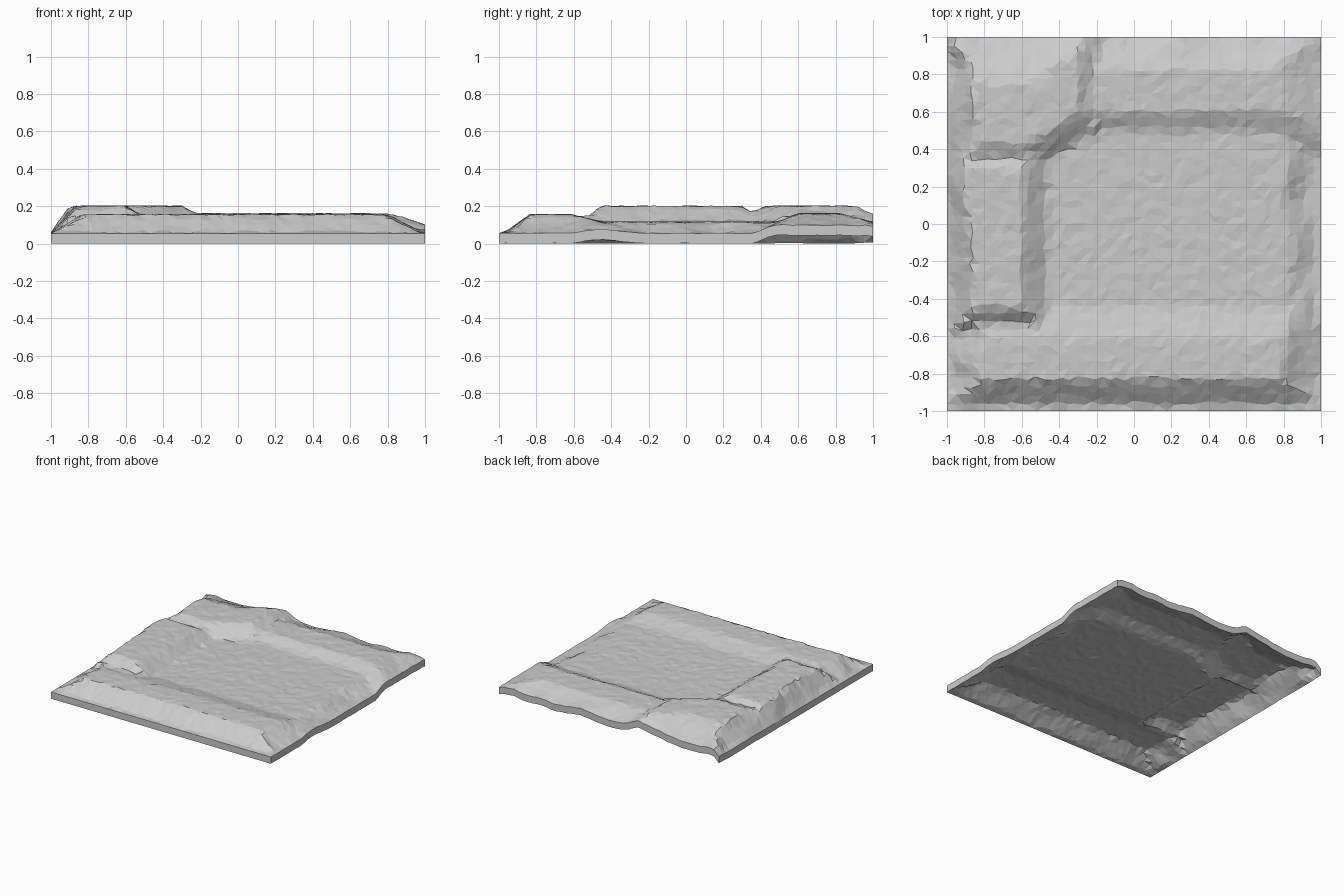
import bpy, bmesh, random
from mathutils import Vector, noise

if "Cube" in bpy.data.objects:
    bpy.data.objects.remove(bpy.data.objects["Cube"])

random.seed(4)
N = 46           # grid cells per side
BASE = 0.055     # lowest surface level, also the sheet thickness


def trapezoid(t, k):
    a, b, c, d = k
    return max(0.0, min(1.0, (t - a) / (b - a), (d - t) / (d - c)))


def plateau(x, y, kx, ky, h):
    return h * min(trapezoid(x, kx), trapezoid(y, ky))


def height(x, y):
    # crinkle the outer slopes of the left, right and back sides
    n = noise.noise(Vector((x * 5, y * 5, 1.7)))
    n2 = noise.noise(Vector((x * 7, y * 7, 6.1)))
    u = x + (0.05 * n if abs(x) > 0.78 and abs(x) < 0.99 else 0.012 * n)
    v = y + 0.012 * n2
    bend = 0.7 * max(0.0, min(0.28, x + 0.55))
    h = max(
        # sunken floor
        plateau(u, v, (-.98, -.84, .83, .95), (-.96, -.85, .9, 1.2), .06),
        # front bank
        plateau(u, v, (-.98, -.82, .79, .97), (-.97, -.83, -.62, -.2), .101),
        # left ridge
        plateau(u, v, (-1.0, -.87, -.6, -.37), (-.63, -.45, .3, .5), .145),
        # back left hill
        plateau(u, v - bend, (-1.0, -.85, -.3, -.08), (.15, .43, .75, 1.1), .146),
        # back bank
        plateau(u, v, (-.98, -.84, .78, 1.15), (.36, .6, .82, 1.15), .106),
        # small lump on the right edge
        plateau(x, y, (.75, .9, 1.1, 1.2), (-.6, -.5, -.42, -.25), .02))
    # wavy back edge
    if y > 0.8 and -0.98 < x:
        h += 0.025 * n * (y - 0.8) / 0.2
    rough = 0.0 if (x < -.97 or y < -.97) else random.uniform(-.003, .003)
    return BASE + max(0.0, h + rough)


# terrain surface: jittered, triangulated grid
bm = bmesh.new()
bmesh.ops.create_grid(bm, x_segments=N, y_segments=N, size=1.0)
for v in bm.verts:
    if abs(v.co.x) < .999:
        v.co.x += random.uniform(-.011, .011)
    if abs(v.co.y) < .999:
        v.co.y += random.uniform(-.011, .011)
    v.co.z = height(v.co.x, v.co.y)
bmesh.ops.triangulate(bm, faces=bm.faces[:], quad_method='SHORT_EDGE')

# underside and rim: the same surface dropped straight down
ext = bmesh.ops.extrude_face_region(bm, geom=bm.faces[:], use_keep_orig=True)
for g in ext["geom"]:
    if isinstance(g, bmesh.types.BMVert):
        g.co.z -= BASE
bmesh.ops.recalc_face_normals(bm, faces=bm.faces[:])

mesh = bpy.data.meshes.new("terrain_tile")
bm.to_mesh(mesh)
bm.free()
tile = bpy.data.objects.new("terrain_tile", mesh)
bpy.context.collection.objects.link(tile)
